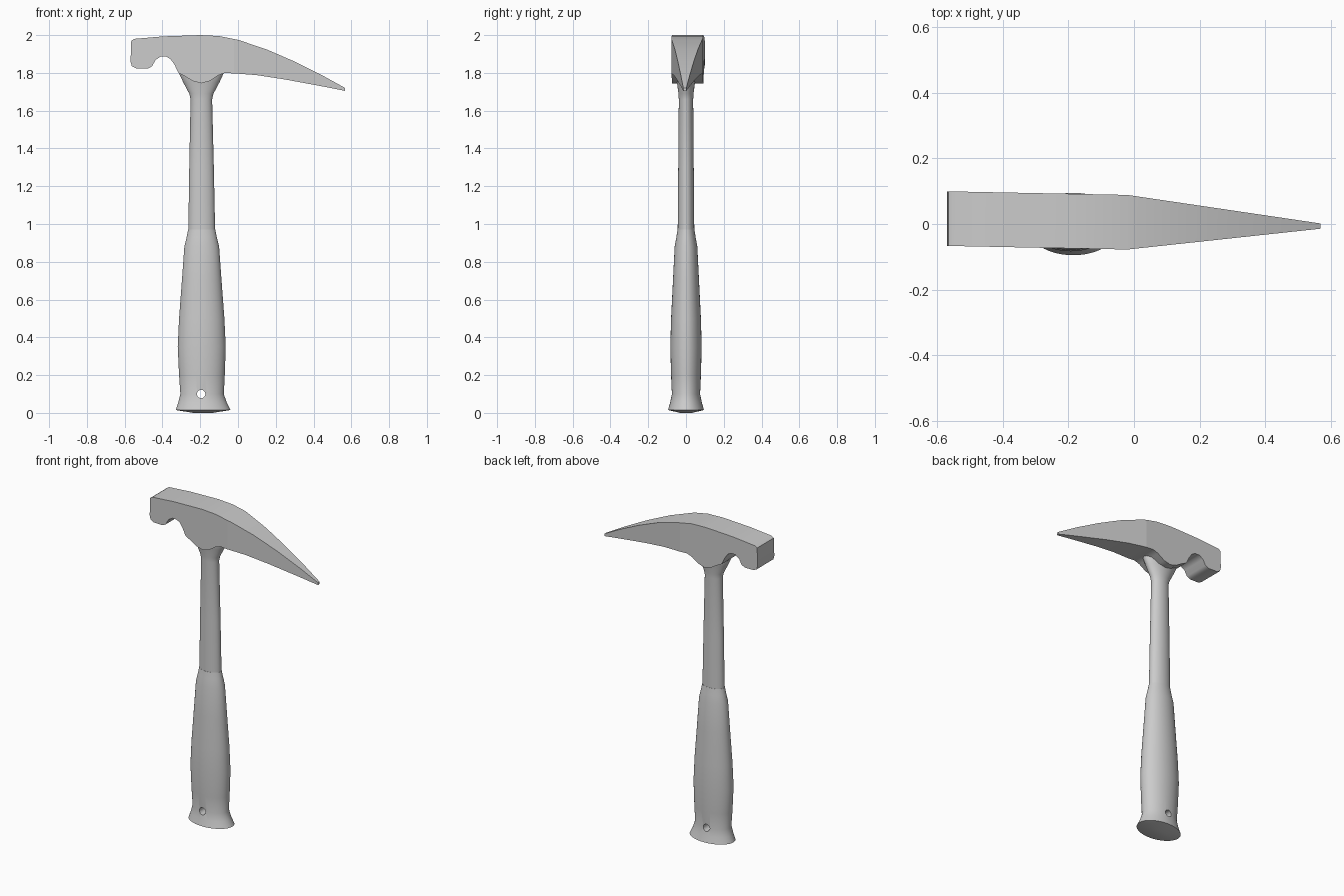
import bpy, bmesh, math
from mathutils import Vector

cube = bpy.data.objects.get("Cube")
if cube:
    bpy.data.objects.remove(cube, do_unlink=True)

# One steel grey for the whole tool
grey = bpy.data.materials.new("steel_grey")
grey.use_nodes = True
grey.diffuse_color = (0.6, 0.6, 0.6, 1)
grey.node_tree.nodes["Principled BSDF"].inputs["Base Color"].default_value = (0.6, 0.6, 0.6, 1)


def make_object(name, bm):
    bmesh.ops.recalc_face_normals(bm, faces=bm.faces[:])
    mesh = bpy.data.meshes.new(name)
    bm.to_mesh(mesh)
    bm.free()
    mesh.materials.append(grey)
    obj = bpy.data.objects.new(name, mesh)
    bpy.context.collection.objects.link(obj)
    return obj


def select_only(obj):
    bpy.ops.object.select_all(action='DESELECT')
    obj.select_set(True)
    bpy.context.view_layer.objects.active = obj


def smooth(obj, degrees):
    select_only(obj)
    bpy.ops.object.shade_smooth_by_angle(angle=math.radians(degrees))


def loft(name, sections, sides=48):
    """Skin elliptical sections given as (z, centre x, half width x, half width y)."""
    bm = bmesh.new()
    rings = []
    for z, cx, hx, hy in sections:
        angles = [math.tau * i / sides for i in range(sides)]
        rings.append([bm.verts.new((cx + hx * math.cos(a), hy * math.sin(a), z)) for a in angles])
    for low, high in zip(rings, rings[1:]):
        for i in range(sides):
            j = (i + 1) % sides
            bm.faces.new((low[i], low[j], high[j], high[i]))
    bm.faces.new(rings[0])
    bm.faces.new(rings[-1])
    return make_object(name, bm)


# Grip with a flared butt
grip = loft("grip", [
    (0.0, -0.185, 0.05, 0.03), (0.015, -0.185, 0.145, 0.095),
    (0.055, -0.188, 0.128, 0.084), (0.1, -0.19, 0.115, 0.075),
    (0.2, -0.191, 0.121, 0.079), (0.35, -0.192, 0.127, 0.083),
    (0.5, -0.192, 0.12, 0.079), (0.7, -0.192, 0.105, 0.069),
    (0.88, -0.192, 0.092, 0.06), (0.93, -0.192, 0.08, 0.051), (0.97, -0.192, 0.072, 0.045)])

# Hanging hole through the grip
bpy.ops.mesh.primitive_cylinder_add(vertices=24, radius=0.022, depth=0.5,
                                    location=(-0.195, 0, 0.1), rotation=(math.pi / 2, 0, 0))
cutter = bpy.context.object
cutter.name = "hole_cutter"
cutter.hide_render = True
cutter.data.materials.append(grey)
cut = grip.modifiers.new("hanging_hole", 'BOOLEAN')
cut.operation = 'DIFFERENCE'
cut.solver = 'EXACT'
cut.object = cutter
select_only(grip)
bpy.ops.object.modifier_apply(modifier=cut.name)
bpy.data.objects.remove(cutter, do_unlink=True)
smooth(grip, 35)

# Shaft, widening into the head socket
shaft = loft("shaft", [
    (0.96, -0.192, 0.071, 0.044), (1.3, -0.193, 0.065, 0.041), (1.66, -0.194, 0.057, 0.038),
    (1.69, -0.194, 0.064, 0.04), (1.75, -0.194, 0.096, 0.048), (1.8, -0.194, 0.119, 0.056),
    (1.82, -0.194, 0.119, 0.056)])
smooth(shaft, 35)

# Head outline: top edge, pick tip, underside, socket, notch and hammer face
outline = [
    (-0.565, 1.97), (-0.55, 1.98), (-0.4, 1.993), (-0.2, 2.0), (-0.1, 1.995), (0, 1.975),
    (0.15, 1.925), (0.3, 1.86), (0.45, 1.785), (0.567, 1.72), (0.567, 1.705),
    (0.45, 1.728), (0.25, 1.765), (0.1, 1.788), (0, 1.796), (-0.07, 1.8),
    (-0.105, 1.787), (-0.15, 1.757), (-0.195, 1.745), (-0.24, 1.757), (-0.28, 1.782),
    (-0.315, 1.8), (-0.337, 1.845), (-0.357, 1.873), (-0.38, 1.886), (-0.41, 1.886),
    (-0.437, 1.868), (-0.455, 1.835), (-0.477, 1.823), (-0.54, 1.824), (-0.562, 1.835), (-0.569, 1.86)]
BEND = -0.02
bm = bmesh.new()
face = bm.faces.new([bm.verts.new((x, -1, z)) for x, z in outline])
extruded = bmesh.ops.extrude_face_region(bm, geom=[face])
bmesh.ops.translate(bm, vec=(0, 2, 0),
                    verts=[v for v in extruded["geom"] if isinstance(v, bmesh.types.BMVert)])
bmesh.ops.bisect_plane(bm, geom=bm.verts[:] + bm.edges[:] + bm.faces[:],
                       plane_co=Vector((BEND, 0, 0)), plane_no=Vector((1, 0, 0)))
# Taper the pick to a point in plan
for v in bm.verts:
    taper = max(0, (v.co.x - BEND) / (0.567 - BEND))
    half = 0.083 + (0.008 - 0.083) * taper
    v.co.y = 0.005 - 0.02 * v.co.x + half * v.co.y
head = make_object("head", bm)
smooth(head, 38)
for p in head.data.polygons:
    if abs(p.normal.y) > 0.9:
        p.use_smooth = False
